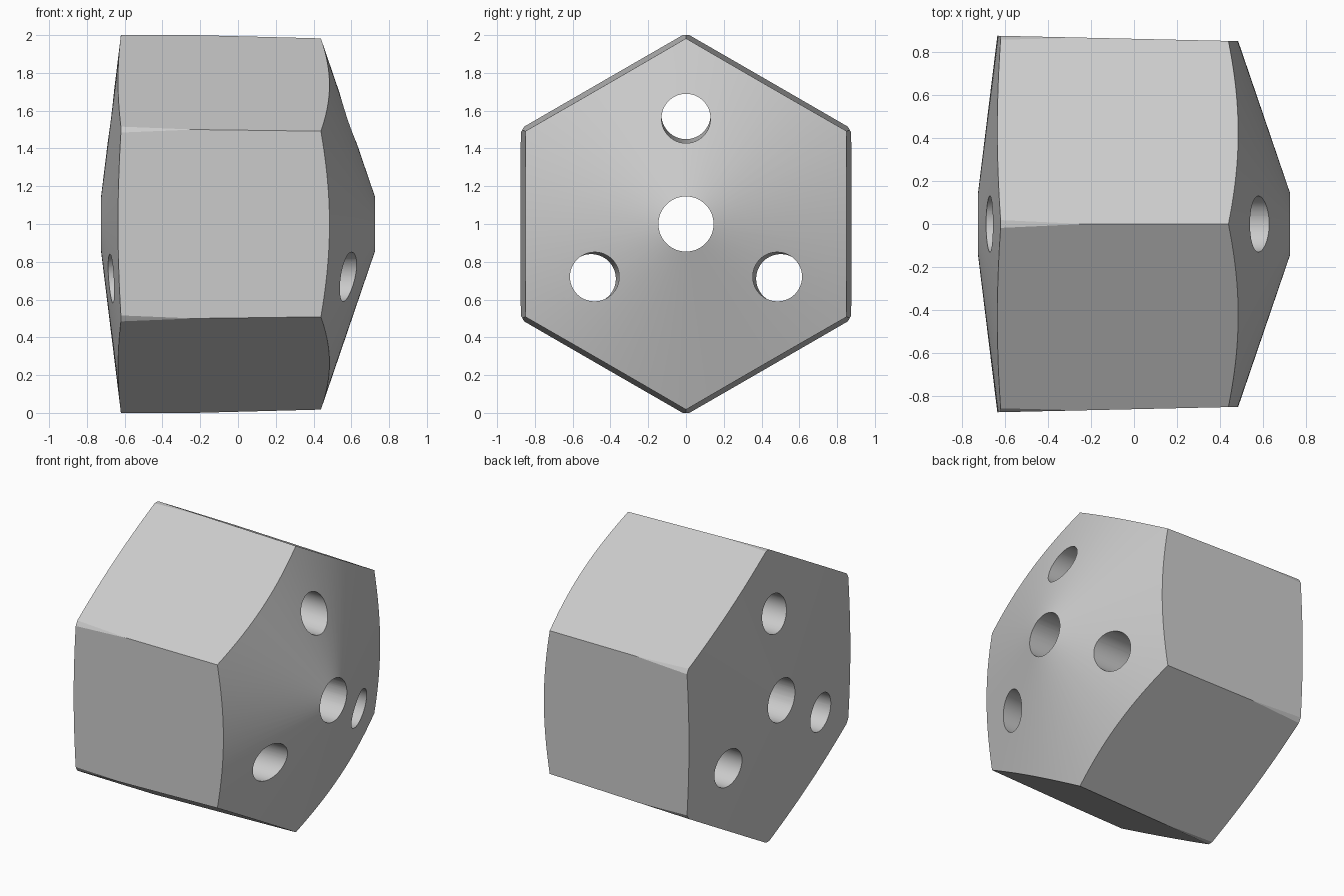
import bpy, bmesh
from math import sin, cos, radians, tau
from mathutils import Vector

default = bpy.data.objects.get("Cube")
if default:
    bpy.data.objects.remove(default, do_unlink=True)

grey = bpy.data.materials.new("plain grey")
grey.use_nodes = True
COLOUR = (0.6, 0.6, 0.6, 1)
grey.diffuse_color = COLOUR
grey.node_tree.nodes["Principled BSDF"].inputs["Base Color"].default_value = COLOUR

MID_Z = 1.0


def loft(name, rings, sides):
    """Closed solid along x through rings of (x, radius, distance off axis), turned to an angle later."""
    bm = bmesh.new()
    loops = []
    for x, radius, off in rings:
        loops.append([bm.verts.new((x, radius * sin(tau * i / sides),
                                    off + radius * cos(tau * i / sides)))
                      for i in range(sides)])
    for a, b in zip(loops, loops[1:]):
        for i in range(sides):
            j = (i + 1) % sides
            bm.faces.new((a[i], a[j], b[j], b[i]))
    bm.faces.new(loops[0])
    bm.faces.new(loops[-1])
    bmesh.ops.recalc_face_normals(bm, faces=bm.faces)
    mesh = bpy.data.meshes.new(name)
    bm.to_mesh(mesh)
    bm.free()
    mesh.materials.append(grey)
    obj = bpy.data.objects.new(name, mesh)
    obj.location = Vector((0, 0, MID_Z))
    bpy.context.collection.objects.link(obj)
    return obj


def combine(target, cutter, operation):
    bpy.context.view_layer.update()
    mod = target.modifiers.new(operation, 'BOOLEAN')
    mod.object, mod.operation, mod.solver = cutter, operation, 'EXACT'
    bpy.context.view_layer.objects.active = target
    bpy.ops.object.modifier_apply(modifier=mod.name)
    bpy.data.objects.remove(cutter, do_unlink=True)


# Turned blank: shallow cone on the left end, round side, steeper cone on the right end
left_slope, right_slope = 0.123, 0.341
body = loft("drilled_hex_body", [
    (-0.725 - 0.045 * left_slope, 0.1, 0),
    (-0.62, 1.0, 0),
    (0.433, 1.0, 0),
    (0.725 + 0.045 * right_slope, 0.1, 0)], 144)

# Slightly tapered hexagon trims the round side to six flats
taper, wide = 0.026, 0.994
combine(body, loft("hex_trim", [(x, wide - taper * x, 0) for x in (-0.9, 0.9)], 6),
        'INTERSECT')

# Straight centre bore
combine(body, loft("centre_bore", [(-1, 0.146, 0), (1, 0.146, 0)], 64), 'DIFFERENCE')

# Three outer bores, leaning outward toward the left end
for k in range(3):
    bore = loft("outer_bore", [(x, 0.13, 0.568 - 0.016 * x) for x in (-1, 1)], 64)
    bore.rotation_euler.x = radians(120 * k)
    combine(body, bore, 'DIFFERENCE')

# Round surfaces smooth, flats and rims crisp
bpy.ops.object.select_all(action='DESELECT')
body.select_set(True)
bpy.context.view_layer.objects.active = body
bpy.ops.object.shade_smooth_by_angle(angle=radians(20))
